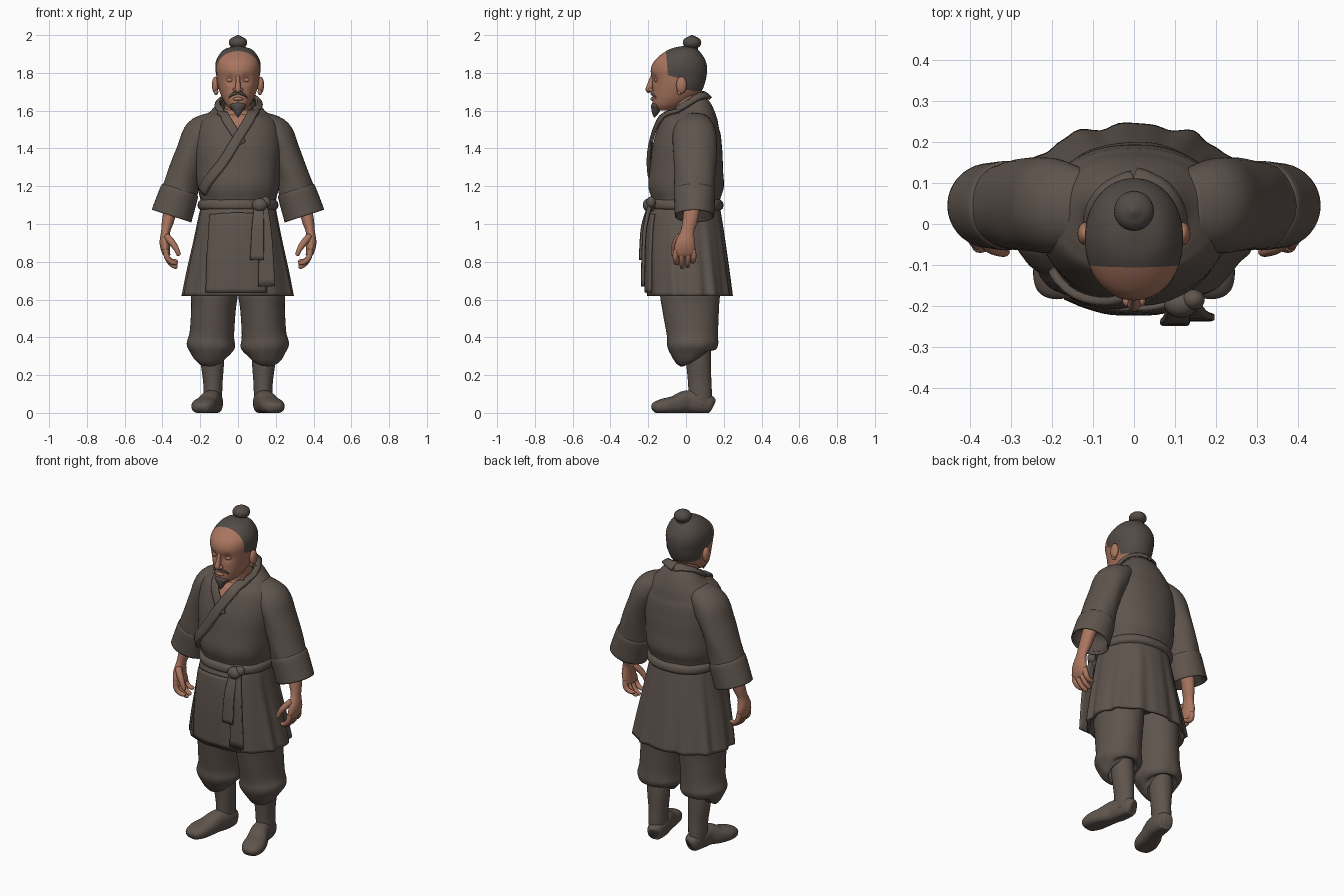
import bpy, bmesh, math
from mathutils import Vector
from mathutils.bvhtree import BVHTree

if "Cube" in bpy.data.objects:
    bpy.data.objects.remove(bpy.data.objects["Cube"])

X, Y, Z = Vector((1, 0, 0)), Vector((0, 1, 0)), Vector((0, 0, 1))


def material(name, rgb):
    m = bpy.data.materials.new(name)
    m.use_nodes = True
    m.diffuse_color = (*rgb, 1)
    m.node_tree.nodes["Principled BSDF"].inputs["Base Color"].default_value = (*rgb, 1)
    return m


CLOTH = material("brown cloth", (0.115, 0.09, 0.075))
SKIN = material("tan skin", (0.40, 0.18, 0.115))
HAIR = material("dark hair", (0.085, 0.07, 0.062))


def finish(name, bm, *mats):
    bmesh.ops.recalc_face_normals(bm, faces=bm.faces[:])
    for f in bm.faces:
        f.smooth = True
    me = bpy.data.meshes.new(name)
    bm.to_mesh(me)
    bm.free()
    for m in mats:
        me.materials.append(m)
    ob = bpy.data.objects.new(name, me)
    bpy.context.collection.objects.link(ob)
    return ob


def spline(pts, n):
    """Smooth curve through tuples of any length."""
    pts = [Vector(p) for p in pts]
    out = []
    for i in range(len(pts) - 1):
        a, b, c, d = pts[max(i - 1, 0)], pts[i], pts[i + 1], pts[min(i + 2, len(pts) - 1)]
        for k in range(n):
            t = k / n
            out.append(0.5 * (2 * b + (c - a) * t + (2 * a - 5 * b + 4 * c - d) * t ** 2
                              + (3 * b - a - 3 * c + d) * t ** 3))
    return out + [pts[-1]]


def loft(pts, n=5, seg=36, ref=Y, power=2, fold=None, hollow=False, level=False, open_end=False):
    """Skin rings (x, y, z, width radius, depth radius) along a path."""
    rows = spline(pts, n)
    bm = bmesh.new()
    rings = []

    def ring(c, u, v, ru, rv, t):
        vs = []
        for k in range(seg):
            a = 2 * math.pi * k / seg
            ca, sa = math.cos(a), math.sin(a)
            m = fold(a, t) if fold else 1
            x = math.copysign(abs(ca) ** (2 / power), ca) * ru * m
            y = math.copysign(abs(sa) ** (2 / power), sa) * rv * m
            vs.append(bm.verts.new(c + u * x + v * y))
        rings.append(vs)

    for i, r in enumerate(rows):
        d = (rows[min(i + 1, len(rows) - 1)] - rows[max(i - 1, 0)])[:3]
        d = Vector(d).normalized()
        if level:
            d = Z * math.copysign(1, rows[-1][2] - rows[0][2])
        u = ref.cross(d).normalized()
        v = d.cross(u)
        c, ru, rv = Vector(r[:3]), max(r[3], 0.001), max(r[4], 0.001)
        ring(c, u, v, ru, rv, i / (len(rows) - 1))
    if hollow:
        ring(c, u, v, ru * 0.93, rv * 0.93, 1)
        ring(c - d * 0.08, u, v, ru * 0.88, rv * 0.88, 1)
    for p, q in zip(rings, rings[1:]):
        for k in range(seg):
            j = (k + 1) % seg
            bm.faces.new((p[k], p[j], q[j], q[k]))
    bm.faces.new(rings[0])
    if not open_end:
        bm.faces.new(rings[-1])
    return bm


def tube(name, mat, pts, **kw):
    return finish(name, loft(pts, **kw), mat)


def blob(name, mat, loc, size):
    bm = bmesh.new()
    bmesh.ops.create_uvsphere(bm, u_segments=24, v_segments=14, radius=1)
    for v in bm.verts:
        v.co = Vector([c * s + o for c, s, o in zip(v.co, size, loc)])
    return finish(name, bm, mat)


def cut(bm, co, no):
    bmesh.ops.bisect_plane(bm, geom=bm.verts[:] + bm.edges[:] + bm.faces[:],
                           plane_co=co, plane_no=no)


def band(name, surface, path, width, cols=4, lift=0.004, thick=0.01):
    """Strip of cloth laid on a surface along a path."""
    rows = spline(path, 6)
    bm = bmesh.new()
    grid = []
    for i, p in enumerate(rows):
        t = (rows[min(i + 1, len(rows) - 1)] - rows[max(i - 1, 0)]).normalized()
        loc, no, _, _ = surface.find_nearest(p)
        side = t.cross(no).normalized()
        line = []
        for k in range(cols + 1):
            q, m, _, _ = surface.find_nearest(loc + side * width * (k / cols - 0.5))
            line.append(bm.verts.new(q + m * (lift + thick)))
        grid.append(line)
    for p, q in zip(grid, grid[1:]):
        for k in range(cols):
            bm.faces.new((p[k], p[k + 1], q[k + 1], q[k]))
    ob = finish(name, bm, CLOTH)
    mod = ob.modifiers.new("thickness", "SOLIDIFY")
    mod.thickness, mod.offset = thick * 2, 0
    return ob


# Jacket body, with the bare chest in the V of the collar
def rumple(a, t):
    return 1 + 0.012 * math.sin(9 * a + 5 * t) * max(0, 1 - 2 * t)


torso = loft([(0, 0, 1.07, .19, .17), (0, 0, 1.13, .2, .18), (0, 0, 1.2, .217, .2),
              (0, .003, 1.3, .225, .193), (0, .008, 1.4, .232, .185), (0, .02, 1.5, .222, .165),
              (0, .03, 1.56, .185, .138), (0, .028, 1.605, .135, .11), (0, .01, 1.64, .09, .085)],
             seg=64, power=2.2, fold=rumple, open_end=True)
bmesh.ops.recalc_face_normals(torso, faces=torso.faces[:])
torso_tree = BVHTree.FromBMesh(torso)
for s in (1, -1):
    cut(torso, (0, 0, 1.49), (s, 0, -0.6))
for f in torso.faces:
    c = f.calc_center_median()
    f.material_index = int(c.y < -0.02 and abs(c.x) < 0.6 * (c.z - 1.49))
finish("jacket_body", torso, CLOTH, SKIN)

# Crossed collar bands, right one tucked under the left
band("collar_right", torso_tree, [(0, .1, 1.665), (-.07, .06, 1.655), (-.098, -.01, 1.62),
                                  (-.075, -.09, 1.57), (-.025, -.14, 1.49), (.02, -.16, 1.42)], .045,
     thick=.006)
band("collar_left", torso_tree, [(0, .1, 1.665), (.07, .06, 1.655), (.098, -.01, 1.62),
                                 (.075, -.09, 1.57), (.01, -.15, 1.465), (-.08, -.18, 1.32),
                                 (-.185, -.12, 1.17)], .05)


# Pleated jacket skirt with overlapping front panel
def pleats(a, t):
    front = 0.35 if math.sin(a) < -0.6 else 1
    return 1 + t * front * (0.025 * math.sin(13 * a) + 0.012 * math.sin(22 * a + 1))


skirt = loft([(0, 0, 1.12, .19, .172), (0, -.008, 1.05, .206, .194), (0, -.002, .9, .236, .21),
              (0, .008, .75, .268, .22), (0, .018, .62, .292, .226)],
             seg=120, power=2.2, fold=pleats, hollow=True, level=True)
bmesh.ops.recalc_face_normals(skirt, faces=skirt.faces[:])
skirt_tree = BVHTree.FromBMesh(skirt)
finish("jacket_skirt", skirt, CLOTH)
band("skirt_front_panel", skirt_tree, [(-.01, -.25, 1.07), (-.01, -.25, .85), (-.01, -.25, .635)],
     .34, cols=16, lift=0, thick=.006)

# Sash, knot and hanging tails
tube("sash", CLOTH, [(0, 0, 1.07, .19, .175), (0, 0, 1.085, .211, .196),
                     (0, 0, 1.115, .211, .195), (0, 0, 1.135, .19, .172)], seg=64, power=2.2)
blob("sash_knot", CLOTH, (.115, -.195, 1.1), (.042, .034, .036))
blob("sash_loop", CLOTH, (.145, -.185, 1.115), (.028, .025, .03))
tube("sash_tail_short", CLOTH, [(.11, -.19, 1.1, .025, .012), (.105, -.228, .98, .032, .011),
                                (.1, -.24, .81, .036, .01)], power=5)
tube("sash_tail_long", CLOTH, [(.13, -.19, 1.1, .025, .012), (.145, -.22, .95, .034, .011),
                               (.152, -.228, .67, .045, .011)], power=5)

# Arms, legs and feet on both sides
for s, side in ((1, "left_"), (-1, "right_")):
    def limb(name, mat, pts, **kw):
        return tube(side + name, mat, [(p[0] * s, *p[1:]) for p in pts], **kw)

    limb("sleeve", CLOTH, [(.12, .04, 1.545, .055, .09), (.195, .045, 1.48, .09, .115),
                           (.245, .047, 1.38, .083, .115), (.283, .047, 1.27, .087, .11),
                           (.31, .045, 1.17, .096, .105), (.345, .045, 1.06, .104, .1)],
         fold=lambda a, t: 1 + 0.02 * math.sin(5 * a + 14 * t) * t, hollow=True)
    limb("cuff", CLOTH, [(.305, .045, 1.185, .09, .098), (.309, .045, 1.173, .102, .109),
                         (.33, .045, 1.11, .107, .107), (.352, .045, 1.042, .11, .104)],
         hollow=True)

    # Forearm, palm, fingers and thumb
    limb("forearm_and_palm", SKIN, [(.345, .04, 1.13, .038, .045), (.37, .022, 1.02, .032, .04),
                                    (.383, .008, .96, .024, .036), (.388, -.003, .9, .027, .052),
                                    (.38, -.008, .85, .022, .056), (.37, -.008, .83, .014, .045)])
    for i, (y, drop) in enumerate([(-.053, .02), (-.022, 0), (.01, .005), (.038, .03)]):
        limb(f"finger_{i + 1}", SKIN,
             [(.383, y, .865, .014, .015), (.376, y * 1.05, .825, .015, .015),
              (.355, y, .79 + drop / 2, .013, .013), (.328, y * .9, .772 + drop, .011, .011),
              (.321, y * .9, .768 + drop, .004, .004)], seg=16)
    limb("thumb", SKIN, [(.378, -.03, .935, .018, .02), (.348, -.055, .9, .018, .018),
                         (.325, -.066, .865, .014, .014), (.314, -.068, .838, .011, .011),
                         (.312, -.068, .832, .004, .004)], seg=16)

    # Trousers gathered under the knee
    limb("trouser_leg", CLOTH, [(.12, .01, .85, .11, .14), (.125, .02, .65, .124, .158),
                                (.13, .025, .55, .118, .15), (.138, .034, .42, .118, .136),
                                (.143, .036, .355, .128, .134), (.145, .04, .31, .1, .11),
                                (.143, .05, .29, .07, .078)], seg=64, hollow=True,
         fold=lambda a, t: 1 + 0.03 * math.sin(9 * a + 2) * max(0, t - .4))
    limb("stocking", CLOTH, [(.14, .065, .34, .06, .066), (.136, .067, .27, .062, .066),
                             (.133, .072, .17, .052, .062), (.133, .075, .1, .049, .062),
                             (.133, .072, .04, .047, .06)])

    # Soft shoe with a flat sole
    shoe = loft([(.12 * s, .14, .04, .02, .03), (.124 * s, .125, .045, .042, .048),
                 (.132 * s, .06, .055, .052, .06), (.145 * s, 0, .058, .052, .06),
                 (.168 * s, -.06, .042, .06, .048), (.185 * s, -.12, .035, .063, .04),
                 (.197 * s, -.165, .028, .045, .028), (.2 * s, -.18, .024, .015, .01)],
                ref=Z, power=2.4)
    for v in shoe.verts:
        v.co.z = max(v.co.z, 0)
    finish(side + "shoe", shoe, CLOTH)

    # Face details
    blob(side + "ear", SKIN, (.12 * s, -.024, 1.735), (.018, .028, .045))
    blob(side + "ear_lobe", SKIN, (.116 * s, -.034, 1.7), (.012, .014, .018))
    blob(side + "eyelid", SKIN, (.042 * s, -.156, 1.762), (.02, .012, .012))
    blob(side + "nostril", SKIN, (.016 * s, -.188, 1.71), (.012, .014, .011))
    limb("moustache", HAIR, [(.002, -.184, 1.692, .004, .006), (.02, -.182, 1.69, .006, .008),
                             (.042, -.168, 1.678, .005, .006), (.05, -.158, 1.666, .002, .002)],
         seg=12, ref=Z)

# Head: (height, front, back, half width), hair picked out by cut lines
profile = [(1.6, -.15, -.08, .03), (1.625, -.173, -.02, .058), (1.66, -.178, .04, .08),
           (1.7, -.177, .08, .097), (1.74, -.178, .098, .108), (1.78, -.184, .108, .114),
           (1.82, -.186, .112, .12), (1.86, -.17, .105, .117), (1.9, -.128, .083, .097),
           (1.928, -.08, .055, .066), (1.942, -.02, .01, .012)]
head = loft([(0, (f + b) / 2, z, w, (b - f) / 2) for z, f, b, w in profile],
            seg=64, level=True, power=2.1)
for v in head.verts:
    if v.co.y < -.08:
        d2 = (abs(v.co.x) - .042) ** 2 + (v.co.z - 1.765) ** 2
        v.co.y += .014 * math.exp(-d2 / .0006)
cut(head, (0, -.1, 1.84), (0, 1, .08))
cut(head, (0, -.1, 1.79), (0, .3, 1))
cut(head, (0, 0, 1.7), Y)
cut(head, (0, .05, 1.705), (0, .1, 1))
for f in head.faces:
    c = f.calc_center_median()
    crown = c.y + .08 * (c.z - 1.84) > -.1 and c.z + .3 * (c.y + .1) > 1.79
    nape = c.y > 0 and c.z + .1 * (c.y - .05) > 1.705
    f.material_index = int((crown and (c.y < 0 or nape)) or nape)
finish("head", head, SKIN, HAIR)

tube("neck", SKIN, [(0, .025, 1.53, .085, .085), (0, .015, 1.6, .072, .078),
                    (0, .0, 1.66, .07, .08), (0, -.01, 1.73, .075, .08)])
tube("nose", SKIN, [(0, -.168, 1.8, .012, .012), (0, -.179, 1.765, .011, .015),
                    (0, -.19, 1.73, .014, .018), (0, -.197, 1.71, .016, .017),
                    (0, -.19, 1.697, .008, .008)], seg=20)
blob("lips", SKIN, (0, -.177, 1.662), (.026, .011, .01))
tube("goatee", HAIR, [(0, -.16, 1.645, .02, .018), (0, -.158, 1.63, .042, .026),
                      (0, -.16, 1.605, .03, .024), (0, -.165, 1.58, .013, .013),
                      (0, -.168, 1.565, .002, .002)], seg=24)

# Topknot
blob("topknot", HAIR, (0, .032, 1.96), (.049, .049, .035))
tube("topknot_tip", HAIR, [(0, .032, 1.965, .04, .04), (0, .032, 1.988, .026, .026),
                           (0, .032, 2.0, .004, .004)], seg=24)
tube("topknot_base", HAIR, [(0, .025, 1.915, .04, .04), (0, .028, 1.945, .033, .033)], seg=24)
